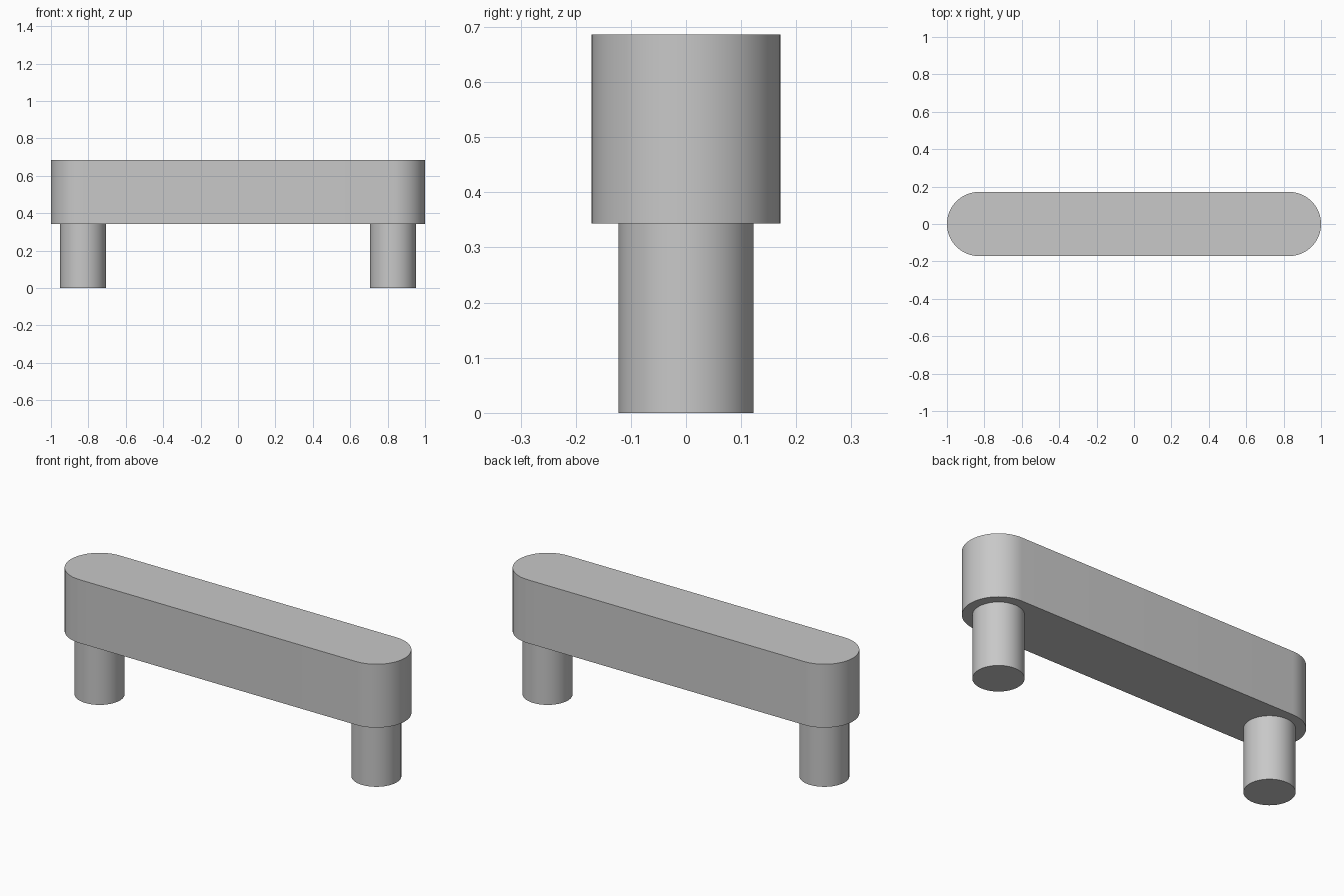
import bpy
import bmesh
from math import pi, sin, cos, radians

cube = bpy.data.objects.get("Cube")
if cube:
    bpy.data.objects.remove(cube, do_unlink=True)

BEAM_R = 0.1715           # radius of the rounded beam ends
LEG_R = 0.1225
LEG_H = 0.343             # height of the legs, underside of the beam
TOP = 0.686
END_X = 1 - BEAM_R        # shared centre of each beam end and leg
STEPS = 32                # segments per half circle

grey = bpy.data.materials.new("light_grey")
grey.use_nodes = True
colour = (0.58, 0.58, 0.58, 1)
grey.diffuse_color = colour
grey.node_tree.nodes["Principled BSDF"].inputs["Base Color"].default_value = colour


def half_circle(cx, radius, start):
    angles = [start + pi * i / STEPS for i in range(STEPS + 1)]
    return [(cx + radius * cos(a), radius * sin(a)) for a in angles]


def extrude_profile(name, outline, bottom, top):
    """Closed prism from a counter-clockwise outline."""
    bm = bmesh.new()
    base = bm.faces.new([bm.verts.new((x, y, bottom)) for x, y in outline])
    result = bmesh.ops.extrude_face_region(bm, geom=[base], use_keep_orig=True)
    raised = [v for v in result["geom"] if isinstance(v, bmesh.types.BMVert)]
    bmesh.ops.translate(bm, verts=raised, vec=(0, 0, top - bottom))
    bmesh.ops.recalc_face_normals(bm, faces=bm.faces)
    mesh = bpy.data.meshes.new(name)
    bm.to_mesh(mesh)
    bm.free()
    mesh.materials.append(grey)
    obj = bpy.data.objects.new(name, mesh)
    bpy.context.collection.objects.link(obj)
    bpy.ops.object.select_all(action="DESELECT")
    obj.select_set(True)
    bpy.context.view_layer.objects.active = obj
    bpy.ops.object.shade_smooth_by_angle(angle=radians(30))
    return obj


# Beam: a slot-shaped bar with fully rounded ends
slot = half_circle(END_X, BEAM_R, -pi / 2) + half_circle(-END_X, BEAM_R, pi / 2)
extrude_profile("beam", slot, LEG_H, TOP)

# Legs: round posts centred under the beam ends
for name, side in (("left_leg", 1), ("right_leg", -1)):
    x = side * END_X
    circle = half_circle(x, LEG_R, 0)[:-1] + half_circle(x, LEG_R, pi)[:-1]
    extrude_profile(name, circle, 0, LEG_H)
